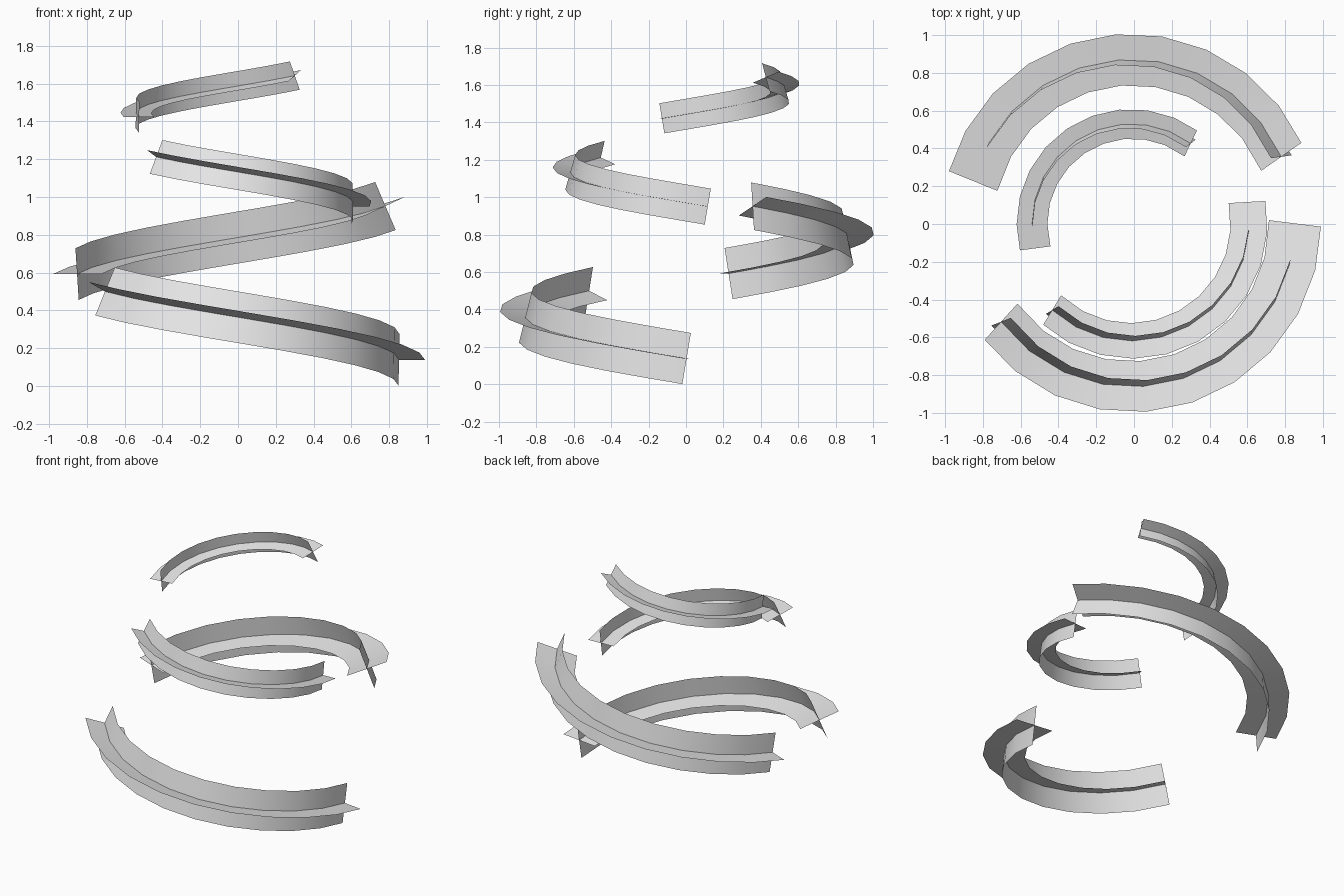
import bpy
import bmesh
from math import radians, cos, sin
from mathutils import Vector

cube = bpy.data.objects.get("Cube")
if cube:
    bpy.data.objects.remove(cube, do_unlink=True)

grey = bpy.data.materials.new("light grey")
grey.use_nodes = True
grey.diffuse_color = (0.8, 0.8, 0.8, 1)
grey.node_tree.nodes["Principled BSDF"].inputs["Base Color"].default_value = (0.8, 0.8, 0.8, 1)

STEPS = 10
AXIS = Vector((-0.013, 0.003, 0))


def helix_path(radius, start, sweep, z_start, z_end):
    """Points climbing clockwise around the axis."""
    points = []
    for i in range(STEPS + 1):
        t = i / STEPS
        a = radians(start - sweep * t)
        z = z_start + (z_end - z_start) * t
        points.append(AXIS + Vector((radius * cos(a), radius * sin(a), z)))
    return points


def path_frames(points):
    """Side and up directions carried along the path without extra twist."""
    segments = [(b - a).normalized() for a, b in zip(points, points[1:])]
    tangents = [segments[0]]
    tangents += [(a + b).normalized() for a, b in zip(segments, segments[1:])]
    tangents.append(segments[-1])
    up = Vector((0, 0, 1))
    up = (up - tangents[0] * up.dot(tangents[0])).normalized()
    frames = []
    previous = tangents[0]
    for tangent in tangents:
        up = previous.rotation_difference(tangent) @ up
        frames.append((tangent.cross(up), up))
        previous = tangent
    return frames


def crossed_ribbon(name, radius, start, sweep, z_start, z_end, width):
    """A flat and an upright strip crossing along the same spiral."""
    points = helix_path(radius, start, sweep, z_start, z_end)
    frames = path_frames(points)
    bm = bmesh.new()
    for axis in range(2):
        rows = []
        for point, frame in zip(points, frames):
            offset = frame[axis] * width / 2
            rows.append([bm.verts.new(point - offset), bm.verts.new(point + offset)])
        for a, b in zip(rows, rows[1:]):
            face = bm.faces.new((a[0], a[1], b[1], b[0]))
            face.smooth = True
    mesh = bpy.data.meshes.new(name)
    bm.to_mesh(mesh)
    bm.free()
    mesh.materials.append(grey)
    obj = bpy.data.objects.new(name, mesh)
    bpy.context.collection.objects.link(obj)
    return obj


# Two wide lower arcs and two narrow upper arcs
crossed_ribbon("lower_front_arc", 0.865, 0, 143, 0.138, 0.5, 0.277)
crossed_ribbon("lower_back_arc", 0.868, 165, 141, 0.592, 0.952, 0.277)
crossed_ribbon("upper_front_arc", 0.622, 10.5, 143, 0.95, 1.212, 0.195)
crossed_ribbon("upper_back_arc", 0.527, 194.5, 141, 1.422, 1.642, 0.163)
